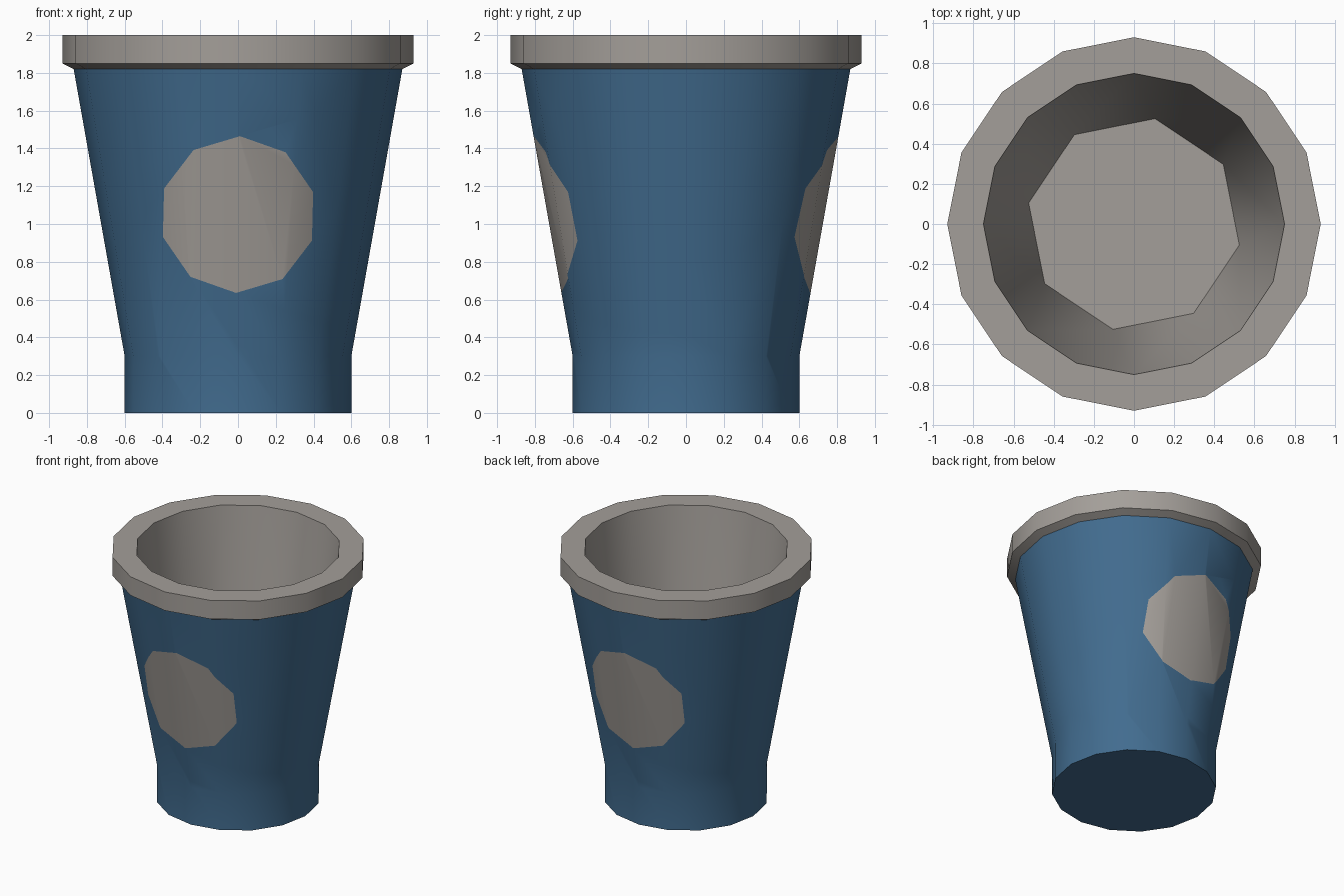
import bpy, bmesh, math
from mathutils import Vector

if "Cube" in bpy.data.objects:
    bpy.data.objects.remove(bpy.data.objects["Cube"])

SIDES = 16


def material(name, rgb):
    m = bpy.data.materials.new(name)
    m.diffuse_color = (*rgb, 1.0)
    m.use_nodes = True
    m.node_tree.nodes["Principled BSDF"].inputs["Base Color"].default_value = m.diffuse_color
    return m


BLUE = material("cup blue", (0.054, 0.15, 0.275))
GREY = material("warm grey", (0.37, 0.345, 0.32))


def ring(bm, radius, z, n=SIDES, start=0.0):
    return [bm.verts.new((radius * math.cos(start + math.tau * i / n),
                          radius * math.sin(start + math.tau * i / n), z)) for i in range(n)]


def bridge(bm, low, high):
    n = len(low)
    return [bm.faces.new((low[i], low[(i + 1) % n], high[(i + 1) % n], high[i])) for i in range(n)]


def finish(bm, name, mats):
    mesh = bpy.data.meshes.new(name)
    bm.normal_update()
    bm.to_mesh(mesh)
    bm.free()
    for m in mats:
        mesh.materials.append(m)
    ob = bpy.data.objects.new(name, mesh)
    bpy.context.collection.objects.link(ob)
    bpy.ops.object.select_all(action='DESELECT')
    ob.select_set(True)
    bpy.context.view_layer.objects.active = ob
    bpy.ops.object.shade_smooth_by_angle(angle=math.radians(30))
    return ob


# Cup body: straight foot, then a flared wall
bm = bmesh.new()
rings = [ring(bm, r, z) for r, z in ((0.60, 0.0), (0.60, 0.30), (0.87, 1.82))]
bm.faces.new(list(reversed(rings[0])))
bridge(bm, rings[0], rings[1])
wall = bridge(bm, rings[1], rings[2])

# Ten-sided badge cut into the wall, front and back
for s in (1, -1):
    inside = [f for f in wall if f.is_valid and f.calc_center_median().y * s < 0]
    for i in range(10):
        a = math.radians(88.6 + 18 + 36 * i)
        no = Vector((s * math.cos(a), 0, math.sin(a)))
        co = Vector((0, 0, 1.05)) + no * 0.415 * math.cos(math.radians(18))
        geom = set(inside)
        for f in inside:
            geom.update(f.edges)
            geom.update(f.verts)
        cut = bmesh.ops.bisect_plane(bm, geom=list(geom), dist=1e-5, plane_co=co, plane_no=no)
        inside = [f for f in cut["geom"] if isinstance(f, bmesh.types.BMFace)
                  and (f.calc_center_median() - co).dot(no) < 0]
    for f in inside:
        f.material_index = 1
finish(bm, "cup_body", (BLUE, GREY))

# Rim band with a chamfer below, and the inner lining
bm = bmesh.new()
rings = [ring(bm, r, z) for r, z in ((0.87, 1.82), (0.93, 1.85), (0.93, 2.0), (0.75, 2.0))]
for low, high in zip(rings, rings[1:]):
    bridge(bm, low, high)

# Lining narrows from sixteen sides to an eight-sided floor
top = rings[-1]
floor = ring(bm, 0.535, 0.2, 8, math.radians(33.75))
for k in range(8):
    a, b, c = (top[(2 * k + j) % SIDES] for j in (1, 2, 3))
    bm.faces.new((a, b, floor[k]))
    bm.faces.new((b, c, floor[(k + 1) % 8], floor[k]))
bm.faces.new(floor)
finish(bm, "rim_and_lining", (GREY,))
